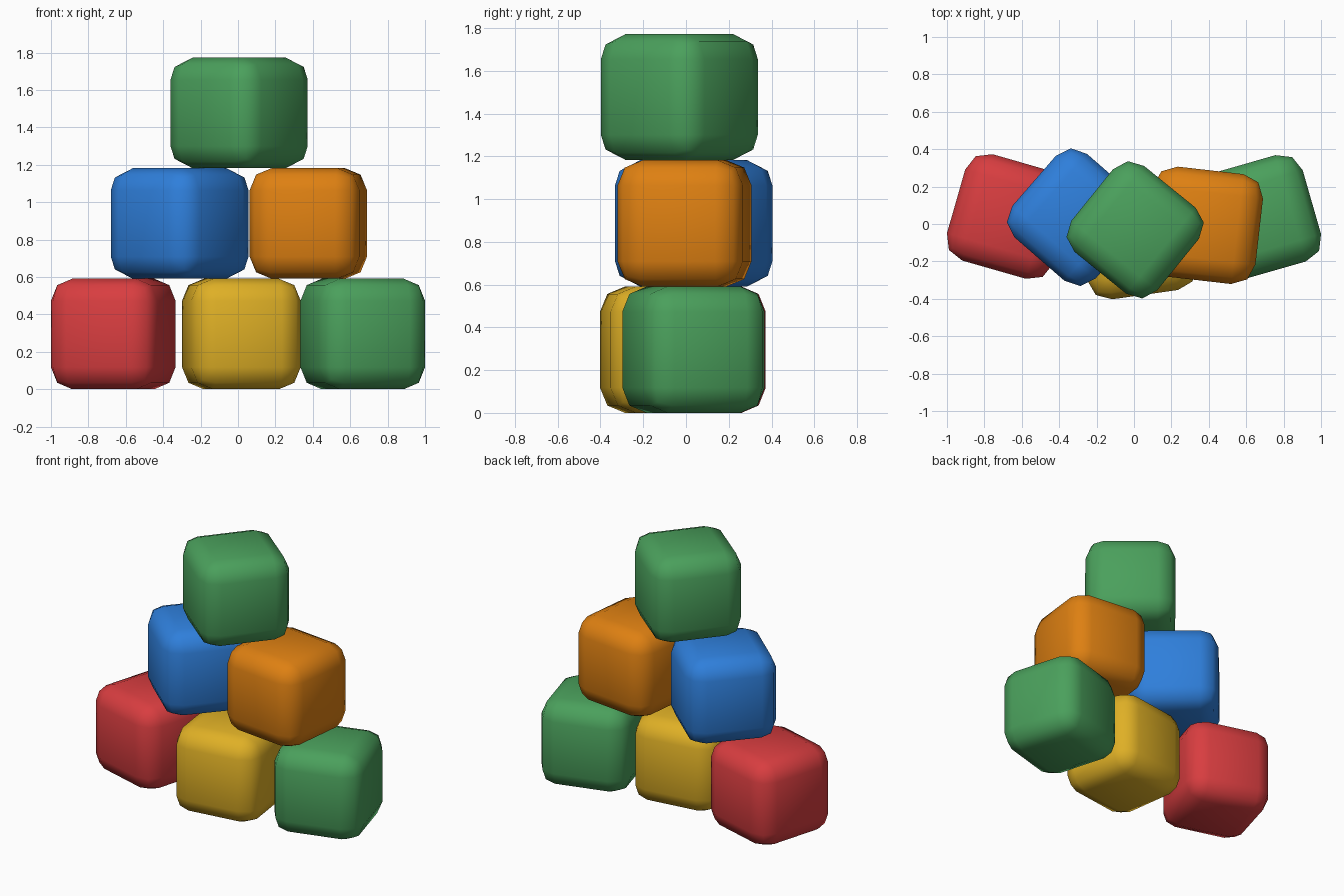
import bpy, math

if "Cube" in bpy.data.objects:
    bpy.data.objects.remove(bpy.data.objects["Cube"])

SIDE = 0.591
BEVEL = SIDE * 0.2

# One flat colour per paint
COLOURS = {
    "red": (0.69, 0.047, 0.051, 1),
    "yellow": (0.738, 0.434, 0.019, 1),
    "green": (0.069, 0.352, 0.107, 1),
    "blue": (0.028, 0.212, 0.708, 1),
    "orange": (0.73, 0.216, 0.006, 1),
}
MATS = {}
for name, rgba in COLOURS.items():
    MATS[name] = bpy.data.materials.new(name + " paint")
    MATS[name].diffuse_color = rgba


def block(name, colour, x, y, level, angle):
    """Rounded toy block turned about z, sitting on the given level."""
    bpy.ops.mesh.primitive_cube_add(size=SIDE, location=(x, y, SIDE * (level + 0.5)),
                                    rotation=(0, 0, math.radians(angle)))
    ob = bpy.context.object
    ob.name = name
    ob.data.materials.append(MATS[colour])
    mod = ob.modifiers.new("rounded_edges", 'BEVEL')
    mod.width = BEVEL
    mod.segments = 2
    mod.limit_method = 'NONE'
    bpy.ops.object.shade_smooth()


# Bottom row
block("bottom_left_block", "red", -0.667, 0.04, 0, -16)
block("bottom_middle_block", "yellow", 0.018, -0.085, 0, 8)
block("bottom_right_block", "green", 0.667, 0.035, 0, 16)
# Middle row
block("middle_left_block", "blue", -0.312, 0.036, 1, -41)
block("middle_right_block", "orange", 0.376, -0.007, 1, -6.5)
# Top
block("top_block", "green", 0.006, -0.031, 2, -39)

for m in bpy.data.materials:
    if m.users and not m.is_grease_pencil:
        m.use_nodes = True
        m.node_tree.nodes["Principled BSDF"].inputs["Base Color"].default_value = m.diffuse_color
